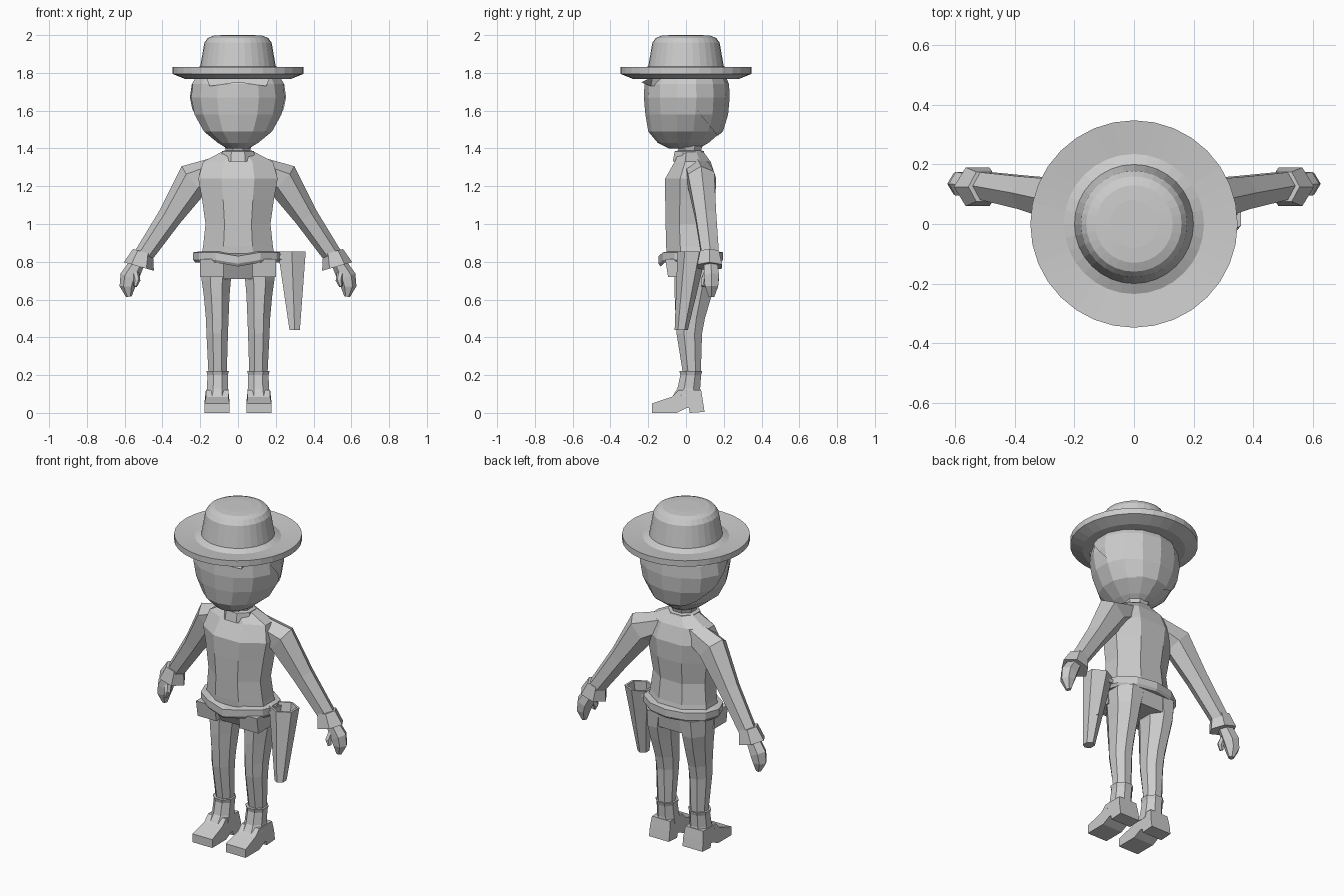
import bpy, bmesh
from math import sin, cos, pi, radians
from mathutils import Vector

cube = bpy.data.objects.get("Cube")
if cube:
    bpy.data.objects.remove(cube, do_unlink=True)

grey = bpy.data.materials.new("plain grey")
grey.use_nodes = True
grey.diffuse_color = (0.6, 0.6, 0.6, 1)
grey.node_tree.nodes["Principled BSDF"].inputs["Base Color"].default_value = grey.diffuse_color


def finish(name, bm, mirror=False):
    bmesh.ops.recalc_face_normals(bm, faces=bm.faces)
    mesh = bpy.data.meshes.new(name)
    bm.to_mesh(mesh)
    bm.free()
    mesh.materials.append(grey)
    ob = bpy.data.objects.new(name, mesh)
    bpy.context.collection.objects.link(ob)
    if mirror:
        ob.modifiers.new("Mirror", 'MIRROR').use_mirror_merge = False
    return ob


def skin(rings, caps=(True, True)):
    """Bridge a list of point loops into a skin."""
    bm = bmesh.new()
    loops = [[bm.verts.new(p) for p in r] for r in rings]
    n = len(loops[0])
    for a, b in zip(loops, loops[1:]):
        for i in range(n):
            j = (i + 1) % n
            bm.faces.new((a[i], a[j], b[j], b[i]))
    for use, loop in zip(caps, (loops[0], loops[-1])):
        if use:
            bm.faces.new(loop)
    return bm


def level(z, cx, rx, front, back, n=8, turn=0.5):
    """Horizontal oval with n corners that fills the given extents."""
    k = 1 / cos(pi / n) if turn else 1
    cy, ry = (front + back) / 2, (back - front) / 2
    angles = [2 * pi * (i + turn) / n - pi / 2 for i in range(n)]
    return [(cx + rx * k * cos(a), cy + ry * k * sin(a), z) for a in angles]


def stack(name, rows, n=8, turn=0.5, mirror=False):
    return finish(name, skin([level(*r, n=n, turn=turn) for r in rows]), mirror)


def limb(name, rows, n=6, mirror=True):
    """Tube along points (x, y, z, half width, half depth)."""
    pts = [Vector(r[:3]) for r in rows]
    rings = []
    for i, r in enumerate(rows):
        d = pts[min(i + 1, len(pts) - 1)] - pts[max(i - 1, 0)]
        side = Vector((0, 1, 0)).cross(d).normalized()
        deep = d.cross(side).normalized()
        rings.append([pts[i] + side * r[3] * cos(2 * pi * k / n)
                      + deep * r[4] * sin(2 * pi * k / n) / sin(pi / 3) for k in range(n)])
    return finish(name, skin(rings), mirror)


# Hat: one turned profile
hat_profile = [(.02, 1.78), (.22, 1.768), (.28, 1.768), (.348, 1.795), (.348, 1.83), (.235, 1.818),
               (.2, 1.835), (.178, 1.96), (.16, 1.985), (.13, 1.997), (.08, 2)]
finish("hat", skin([level(z, 0, r, -r, r, n=32, turn=0) for r, z in hat_profile]))

# Head and the hair shell over its back
head_rows = [(1.4, 0, .06, -.09, .07), (1.43, 0, .11, -.15, .12), (1.49, 0, .185, -.2, .19),
             (1.58, 0, .236, -.215, .217), (1.67, 0, .255, -.223, .225), (1.74, 0, .245, -.22, .222),
             (1.79, 0, .215, -.19, .2)]
stack("head", head_rows, n=14, turn=0)
bm = skin([level(z, cx, rx + .006, f, b + .006, n=14, turn=0) for z, cx, rx, f, b in head_rows], (False, False))
bmesh.ops.bisect_plane(bm, geom=bm.verts[:] + bm.edges[:] + bm.faces[:], plane_co=(0, 0, 1.67),
                       plane_no=(0, -1, -.83), clear_outer=True)
finish("hair", bm)

# Fringe: a shallow pointed strip under the brim
bm = skin([[(-.15, y + .05, 1.73), (0, y, 1.75), (.15, y + .05, 1.73),
            (.17, y + .06, 1.78), (-.17, y + .06, 1.78)] for y in (-.236, -.17)])
finish("fringe", bm)

# Neck and torso
stack("neck", [(1.33, 0, .09, -.07, .1), (1.385, 0, .085, -.06, .095), (1.39, 0, .065, -.04, .08),
               (1.43, 0, .075, -.05, .09)])
stack("torso", [(.71, 0, .18, -.05, .15), (.8, 0, .2, -.1, .165), (.88, 0, .185, -.105, .15),
                (1.0, 0, .172, -.108, .14), (1.13, 0, .19, -.11, .155), (1.24, 0, .21, -.11, .16),
                (1.33, 0, .185, -.06, .13), (1.385, 0, .08, -.035, .09)])

# Belt with a dip at the front, and two pouches
belt = stack("belt", [(.795, 0, .225, -.135, .185), (.81, 0, .237, -.145, .195),
                      (.85, 0, .237, -.145, .195), (.855, 0, .2, -.11, .165)], n=12, turn=0)
for v in belt.data.vertices:
    if v.co.y < -.08 and abs(v.co.x) < .05:
        v.co.z -= .02
stack("belt_pouch", [(.72, .14, .062, -.095, .02), (.815, .14, .062, -.11, .02)], n=4, mirror=True)

# Arms, cuffs, hands and thumbs
limb("arm", [(.06, .05, 1.31, .06, .06), (.235, .08, 1.235, .095, .07), (.36, .105, 1.04, .064, .055),
             (.51, .13, .82, .05, .045)])
limb("cuff", [(.503, .125, .853, .055, .05), (.525, .125, .775, .083, .065)])
limb("hand", [(.535, .13, .79, .04, .035), (.575, .135, .72, .05, .04), (.585, .135, .67, .042, .035),
              (.578, .135, .615, .015, .015)])
limb("thumb", [(.545, .12, .75, .02, .02), (.535, .095, .7, .018, .018), (.545, .09, .67, .01, .01)], n=6)

# Legs
stack("leg", [(.2, .108, .048, -.015, .078), (.42, .11, .057, -.05, .085), (.5, .11, .06, -.055, .1),
              (.62, .113, .068, -.06, .135), (.7, .115, .077, -.06, .155), (.8, .105, .095, -.06, .165)],
      mirror=True)

# Boots: shaft plus a side profile pushed through the foot's width
stack("boot_shaft", [(.09, .11, .062, -.07, .08), (.13, .108, .056, -.045, .075),
                     (.2, .108, .054, -.03, .08), (.222, .108, .06, -.035, .086)], mirror=True)
foot_profile = [(-.18, 0), (-.05, 0), (0, .025), (.015, .025), (.02, 0), (.098, .005), (.09, .06),
                (.08, .12), (-.04, .12), (-.075, .085), (-.18, .05)]
foot = finish("boot_foot", skin([[(x, y, z) for y, z in foot_profile] for x in (.045, .177)]), True)
for v in foot.data.vertices:
    if v.co.z > .08:
        v.co.x = .11 + (v.co.x - .11) * .9

# Holster: open tapered pocket on the left hip
outer = [level(.44, .3, .032, -.06, .01, n=6, turn=0), level(.855, .285, .085, -.045, .11, n=6, turn=0)]
inner = [level(.855, .285, .07, -.033, .098, n=6, turn=0), level(.6, .295, .04, -.04, .05, n=6, turn=0)]
finish("holster", skin(outer + inner))
limb("holster_strap", [(.18, .03, .825, .022, .05), (.24, .03, .825, .022, .05)], mirror=False)
